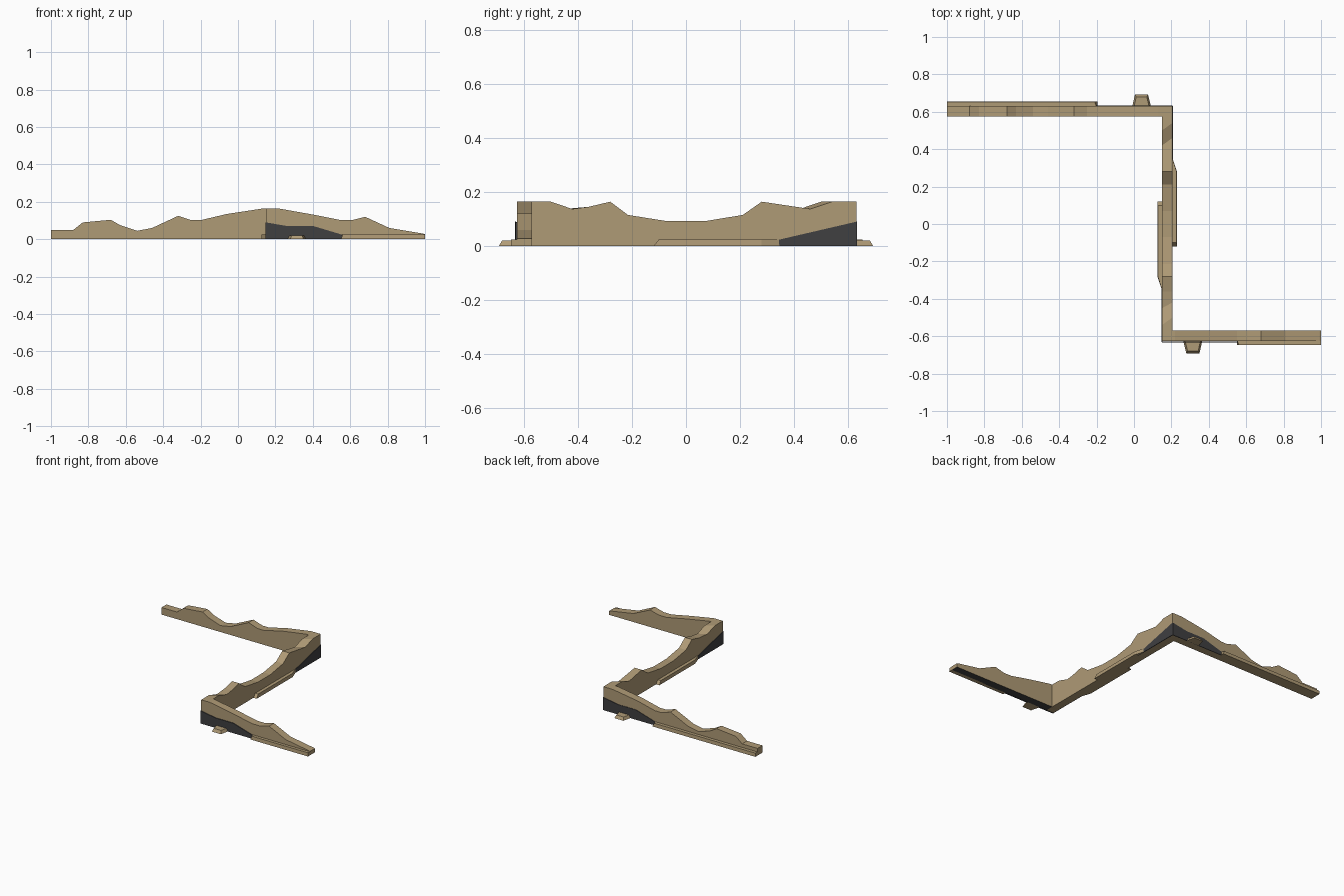
import bpy, bmesh

if "Cube" in bpy.data.objects:
    bpy.data.objects.remove(bpy.data.objects["Cube"])

CX = 0.355  # half-turn symmetry of the two corners: (x, y) -> (CX - x, -y)


def material(name, rgb):
    m = bpy.data.materials.new(name)
    m.diffuse_color = (*rgb, 1)
    m.use_nodes = True
    m.node_tree.nodes["Principled BSDF"].inputs["Base Color"].default_value = m.diffuse_color
    return m


SAND = material("sandstone", (0.43, 0.325, 0.18))
DARK = material("dark_grey", (0.05, 0.05, 0.053))


def loft(name, ring_a, ring_b, mat=SAND, dark_base=False):
    """Solid between two matching outlines."""
    bm = bmesh.new()
    a = [bm.verts.new(p) for p in ring_a]
    b = [bm.verts.new(p) for p in ring_b]
    bm.faces.new(a)
    bm.faces.new(b[::-1])
    n = len(a)
    for i in range(n):
        j = (i + 1) % n
        bm.faces.new((a[j], a[i], b[i], b[j]))
    bmesh.ops.recalc_face_normals(bm, faces=bm.faces)
    bm.normal_update()
    me = bpy.data.meshes.new(name)
    me.materials.append(mat)
    if dark_base:
        me.materials.append(DARK)
        for f in bm.faces:
            if f.normal.z < -0.9:
                f.material_index = 1
    bm.to_mesh(me)
    bm.free()
    ob = bpy.data.objects.new(name, me)
    bpy.context.collection.objects.link(ob)
    return ob


def closed(profile):
    """Add the ground line to a skyline profile."""
    return [(profile[0][0], 0)] + profile + [(profile[-1][0], 0)]


def along_x(profile, y):
    return [(s, y, z) for s, z in profile]


def along_y(profile, x):
    return [(x, s, z) for s, z in profile]


def turned(pts):
    return [(CX - x, -y, z) for x, y, z in pts]


# Broken skyline of each wall
back = closed([(-1, .05), (-.88, .05), (-.83, .09), (-.68, .104), (-.63, .075), (-.54, .045),
               (-.46, .06), (-.32, .125), (-.25, .102), (-.2, .102), (-.06, .135), (.13, .164), (.15, .164)])
front = closed([(.205, .164), (.22, .164), (.4, .132), (.55, .102), (.61, .102), (.68, .12),
                (.81, .06), (.99, .03), (1, .027)])


def middle(low1, low2, high1, high2):
    return closed([(-.625, .164), (low1, .164), (low2, .137), (-.36, .145), (-.28, .164), (-.215, .115),
                   (-.07, .092), (.07, .092), (.21, .115), (.28, .164), (high1, .137), (high2, .164), (.63, .164)])


loft("back_wall", along_x(back, .575), along_x(back, .63))
loft("front_wall", along_x(front, -.625), along_x(front, -.57), dark_base=True)
loft("middle_wall", along_y(middle(-.54, -.45, .42, .5), .15), along_y(middle(-.5, -.42, .46, .54), .205))


# Low footing ledges
def ledge(name, bottom, top, turn=False, h=.025):
    a = [(x, y, 0) for x, y in bottom]
    b = [(x, y, h) for x, y in top]
    if turn:
        a, b = turned(a), turned(b)
    loft(name, a, b)


side = [(.2, -.12), (.23, -.12), (.23, .28), (.2, .37)]
side_top = [(.2, -.1), (.228, -.1), (.228, .28), (.2, .37)]
tab = [(-.01, .625), (.005, .692), (.075, .692), (.092, .625)]
tab_top = [(0, .625), (.012, .68), (.068, .68), (.082, .625)]
for tag, turn in (("back", False), ("front", True)):
    ledge(tag + "_side_ledge", side, side_top, turn)
    ledge(tag + "_tab", tab, tab_top, turn, .02)
ledge("back_ledge", [(-1, .625), (-1, .655), (-.195, .655), (-.195, .625)],
      [(-1, .625), (-1, .653), (-.21, .653), (-.2, .625)])
ledge("front_ledge", [(1, -.62), (1, -.648), (.55, -.648), (.55, -.62)],
      [(1, -.62), (1, -.646), (.56, -.646), (.55, -.62)])

# Dark hollows at the foot of both outer corners
face = [(.205, 0), (.205, .09), (.09, .07), (-.05, .07), (-.2, .025), (-.2, 0)]
flank = [(.63, 0), (.63, .09), (.35, .025), (.28, .02), (.28, 0)]
for tag, turn in (("back", False), ("front", True)):
    for part, r1, r2 in (("face", along_x(face, .628), along_x(face, .633)),
                         ("flank", along_y(flank, .203), along_y(flank, .208))):
        if turn:
            r1, r2 = turned(r1), turned(r2)
        loft(f"{tag}_corner_hollow_{part}", r1, r2, DARK)
